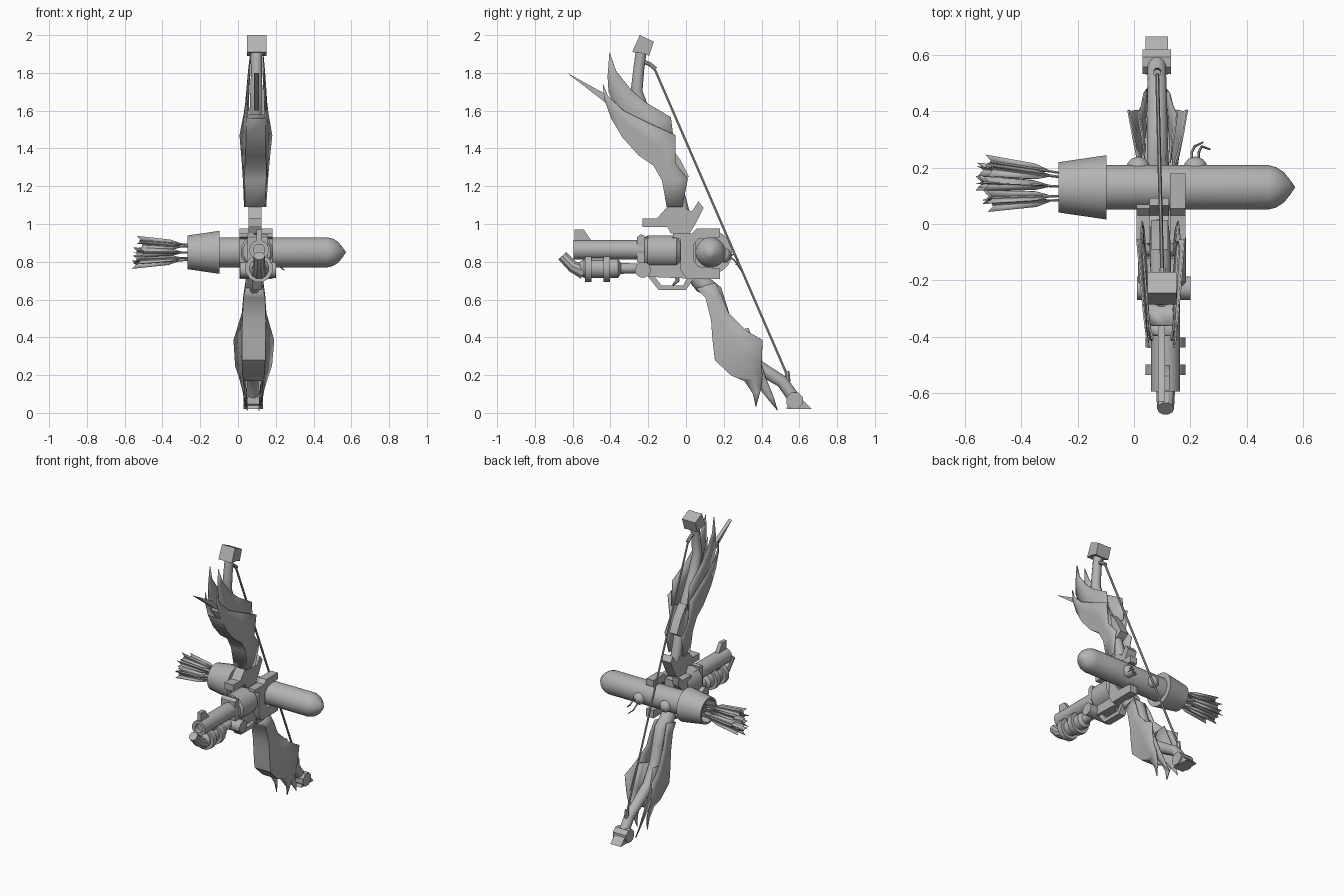
import bpy, bmesh, math, random
from mathutils import Vector

random.seed(4)
mat = bpy.data.materials.new("plain grey")
mat.diffuse_color = (0.45, 0.45, 0.45, 1)


def make(name, verts, faces, thick=0):
    me = bpy.data.meshes.new(name)
    me.from_pydata(verts, [], faces)
    bm = bmesh.new()
    bm.from_mesh(me)
    bmesh.ops.remove_doubles(bm, verts=bm.verts, dist=1e-4)
    bmesh.ops.recalc_face_normals(bm, faces=bm.faces)
    bm.to_mesh(me)
    bm.free()
    ob = bpy.data.objects.new(name, me)
    me.materials.append(mat)
    bpy.context.collection.objects.link(ob)
    if thick:
        mod = ob.modifiers.new("thickness", 'SOLIDIFY')
        mod.thickness = thick
        mod.offset = 0
    return ob


def plate(name, outline, x0, x1):
    """Side profile in (y, z), extruded along x."""
    n = len(outline)
    verts = [(x, y, z) for x in (x0, x1) for y, z in outline]
    faces = [list(range(n)), list(range(n, 2 * n))]
    faces += [[i, (i + 1) % n, n + (i + 1) % n, n + i] for i in range(n)]
    return make(name, verts, faces)


def box(name, x0, x1, y0, y1, z0, z1):
    return plate(name, [(y0, z0), (y1, z0), (y1, z1), (y0, z1)], x0, x1)


def tube(name, path, radii, n=12, axis=None):
    """Rings along a path; a fixed axis makes a turned part."""
    pts = [Vector(p) for p in path]
    if not isinstance(radii, (list, tuple)):
        radii = [radii] * len(pts)
    verts, faces = [], []
    for i, p in enumerate(pts):
        t = Vector(axis) if axis else pts[min(i + 1, len(pts) - 1)] - pts[max(i - 1, 0)]
        t.normalize()
        u = t.cross(Vector((0, 0, 1) if abs(t.x) > .9 else (1, 0, 0))).normalized()
        v = t.cross(u)
        for k in range(n):
            a = 2 * math.pi * (k + .5) / n
            verts.append(p + (u * math.cos(a) + v * math.sin(a)) * max(radii[i], 1e-5))
    for i in range(len(pts) - 1):
        for k in range(n):
            m = (k + 1) % n
            faces.append([i * n + k, i * n + m, (i + 1) * n + m, (i + 1) * n + k])
    if radii[0] > .001:
        faces.append(list(range(n)))
    if radii[-1] > .001:
        faces.append(list(range((len(pts) - 1) * n, len(pts) * n)))
    return make(name, verts, faces)


def turned(name, origin, axis, profile, n=16):
    o, a = Vector(origin), Vector(axis)
    return tube(name, [o + a * t for t, r in profile], [r for t, r in profile], n, axis)


def cx(z):
    return .08 + .01 * z      # slight sideways lean of the bow


def shell(name, stations, open_end=2):
    """Blade guard: front edge, back edge and half widths per station, open at the back."""
    verts, faces = [], []
    for fy, fz, by, bz, wf, wb in stations:
        my, mz, wm = (fy + by) / 2, (fz + bz) / 2, wf * .6 + wb * .4
        row = [(by, bz, -wb), (my, mz, -wm), (fy, fz, -wf),
               (fy, fz, wf), (my, mz, wm), (by, bz, wb)]
        verts += [(cx(z) + w, y, z) for y, z, w in row]
    for i in range(len(stations) - 1):
        for k in range(5):
            if k == 2 and i >= len(stations) - 1 - open_end:
                continue
            a = i * 6 + k
            faces.append([a, a + 1, a + 7, a + 6])
    return make(name, verts, faces, .006)


# Upper limb, its guards and tip
up = [(.0, 1.0), (-.03, 1.12), (-.07, 1.25), (-.14, 1.42), (-.22, 1.58), (-.262, 1.7), (-.25, 1.82), (-.235, 1.93)]
tube("upper_limb", [(cx(z), y, z) for y, z in up], [.035, .035, .038, .038, .036, .033, .03, .03])
plate("upper_tip", [(-.285, 1.91), (-.245, 2.0), (-.17, 1.965), (-.195, 1.89), (-.235, 1.905)], .048, .15)
shell("upper_outer_guard", [
    (-.10, 1.09, -.02, 1.09, .05, .056), (-.125, 1.23, .01, 1.24, .055, .064),
    (-.17, 1.31, -.055, 1.32, .055, .07), (-.25, 1.365, -.055, 1.47, .052, .084),
    (-.335, 1.46, -.22, 1.545, .05, .07), (-.395, 1.56, -.33, 1.60, .048, .06),
    (-.432, 1.66, -.415, 1.68, .045, .05), (-.44, 1.74, -.44, 1.74, .042, .042)])
shell("upper_inner_guard", [
    (-.20, 1.38, -.06, 1.40, .045, .06), (-.29, 1.48, -.08, 1.565, .045, .065),
    (-.36, 1.58, -.215, 1.645, .042, .055), (-.41, 1.70, -.29, 1.71, .04, .05),
    (-.415, 1.78, -.37, 1.81, .036, .042), (-.405, 1.91, -.405, 1.91, .032, .032)], 3)
plate("upper_spike", [(-.63, 1.80), (-.43, 1.69), (-.36, 1.60), (-.41, 1.63)], .085, .11)
plate("upper_back_barb", [(-.06, 1.2), (.015, 1.25), (-.03, 1.34), (-.09, 1.42)], .06, .12)

# Lower limb, its guards and tip
low = [(.03, .75), (.09, .68), (.15, .64), (.185, .54), (.22, .42), (.30, .30), (.42, .22), (.51, .165), (.57, .08)]
tube("lower_limb", [(cx(z), y, z) for y, z in low], [.045, .05, .045, .04, .04, .038, .036, .034, .034])
turned("lower_tip_drum", (.03, .575, .065), (1, 0, 0), [(0, .047), (.102, .047)], 8)
plate("lower_tip_foot", [(.53, .02), (.665, .02), (.61, .075), (.56, .09)], .04, .12)
shell("lower_outer_guard", [
    (.055, .66, .155, .69, .045, .045), (.105, .61, .19, .62, .055, .055),
    (.135, .49, .225, .53, .06, .062), (.142, .39, .32, .435, .06, .09),
    (.155, .28, .405, .385, .06, .105), (.24, .20, .40, .25, .055, .095),
    (.31, .17, .405, .19, .05, .075), (.355, .10, .395, .12, .045, .055),
    (.37, .03, .37, .03, .04, .04)])
shell("lower_inner_guard", [
    (.22, .42, .33, .45, .045, .06), (.30, .27, .39, .29, .045, .07),
    (.36, .17, .42, .19, .04, .055), (.42, .09, .465, .08, .035, .045),
    (.485, .012, .485, .012, .03, .03)])

# Bowstring with end hooks
tube("bowstring", [(.10, -.17, 1.83), (.082, .54, .19)], .007, 6)
tube("upper_hook", [(.10, -.25, 1.87), (.10, -.19, 1.845), (.10, -.16, 1.82)], .012, 8)
tube("lower_hook", [(.082, .535, .22), (.082, .54, .17), (.082, .53, .14)], .014, 8)

# Riser joining the upper limb to the frame
plate("riser", [(-.23, .985), (-.23, 1.03), (-.155, 1.028), (-.10, 1.09), (-.01, 1.09), (.03, 1.065),
                (.066, 1.12), (.093, 1.085), (.05, 1.0), (.02, .95), (-.08, .95), (-.10, .985)], .055, .125)

# Frame, clamp plates and trigger guard
plate("frame", [(-.24, .78), (-.20, .72), (.05, .71), (.05, .94), (-.06, .94), (-.08, .92), (-.24, .93)], .05, .145)
for side, x0, x1, reach in (("left", .008, .055, .07), ("right", .127, .182, .18)):
    plate(side + "_clamp", [(-.07, .95), (.03, .95), (.055, .975), (reach, .975), (reach, .93), (.065, .92),
                            (.04, .89), (.04, .81), (.065, .775), (reach, .765), (reach, .71),
                            (.0, .71), (-.03, .76), (-.03, .92), (-.07, .93)], x0, x1)
plate("trigger_guard", [(-.20, .72), (-.145, .65), (.0, .65), (.045, .72), (.01, .72), (-.015, .675),
                        (-.13, .675), (-.165, .72)], .075, .125)
tube("trigger", [(.10, -.05, .73), (.10, -.045, .70), (.10, -.07, .675)], [.014, .012, .005], 8)

# Cylinder, barrel and front sight
turned("chamber_drum", (.10, -.22, .855), (0, 1, 0), [(0, .075), (.015, .088), (.17, .088), (.19, .07)], 12)
turned("barrel", (.112, -.595, .863), (0, 1, 0),
       [(.03, 0), (.03, .03), (0, .03), (0, .052), (.38, .052)], 16)
plate("front_sight", [(-.59, .90), (-.59, .97), (-.54, .97), (-.50, .91), (-.50, .90)], .098, .126)
plate("barrel_collar", [(-.26, .80), (-.22, .78), (-.22, .94), (-.24, .945), (-.26, .93)], .05, .16)

# Under-barrel canister with rings, spout and pivot
turned("canister", (.112, -.57, .765), (0, 1, 0),
       [(0, .03), (.03, .052), (.21, .052), (.225, .03), (.34, .025)], 12)
for y in (-.535, -.438):
    turned("canister_ring", (.112, y, .765), (0, 1, 0), [(0, .074), (.036, .074)], 12)
tube("spout", [(.112, -.655, .832), (.112, -.60, .775), (.112, -.54, .75)], [.03, .033, .045], 10)
box("canister_mount", .085, .14, -.53, -.41, .80, .83)
turned("pivot", (.01, -.228, .757), (1, 0, 0), [(0, .025), (0, .042), (.19, .042)], 14)

# Quiver tube with collar and rounded nose
Q = (0, .13, .85)
turned("quiver", Q, (1, 0, 0), [(-.12, .08), (.475, .08), (.505, .072), (.532, .054), (.553, .028), (.572, 0)], 24)
turned("quiver_collar", Q, (1, 0, 0), [(-.2, 0), (-.2, .075), (-.267, .078), (-.267, .09), (-.097, .115), (-.097, .07)], 24)
for x in (.015, .218):
    turned("quiver_stud", (x, .195, .835), (0, 1, 0), [(0, .042), (.02, .04), (.036, .026), (.045, 0)], 12)
for dx, dz in ((.0, 0), (.025, .03)):
    tube("cord", [(.205 + dx, .225, .83), (.205 + dx, .255, .81 + dz), (.215 + dx, .275, .78 + dz),
                  (.245 + dx, .29 - dx, .755 + dz)], [.005, .005, .005, .003], 6)

# Arrows fanning out of the quiver, each with three vanes
for i in range(9):
    a = i * 2 * math.pi / 8
    r = 0 if i == 8 else 1
    c, s = math.cos(a) * r, math.sin(a) * r
    tail = -.50 - .05 * random.random()
    p0 = Vector((-.19, .13 + .04 * c, .85 + .035 * s))
    p1 = Vector((tail, .145 + .075 * c, .85 + .06 * s))
    tube("arrow_shaft", [p0, p1], .005, 6)
    for k in range(3):
        b = a + k * 2 * math.pi / 3
        out = Vector((0, math.cos(b), math.sin(b))) * .028
        q = [p0.lerp(p1, t) for t in (.3, .5, .97)]
        make("arrow_vane", [q[0], q[1] + out * .7, q[2] + out + Vector((-.025, 0, 0)), q[2]],
             [[0, 1, 2, 3]], .003)

# Smooth rounded parts, keep hard edges
bpy.ops.object.select_all(action='SELECT')
bpy.context.view_layer.objects.active = bpy.context.selected_objects[0]
bpy.ops.object.shade_smooth_by_angle(angle=math.radians(35))
